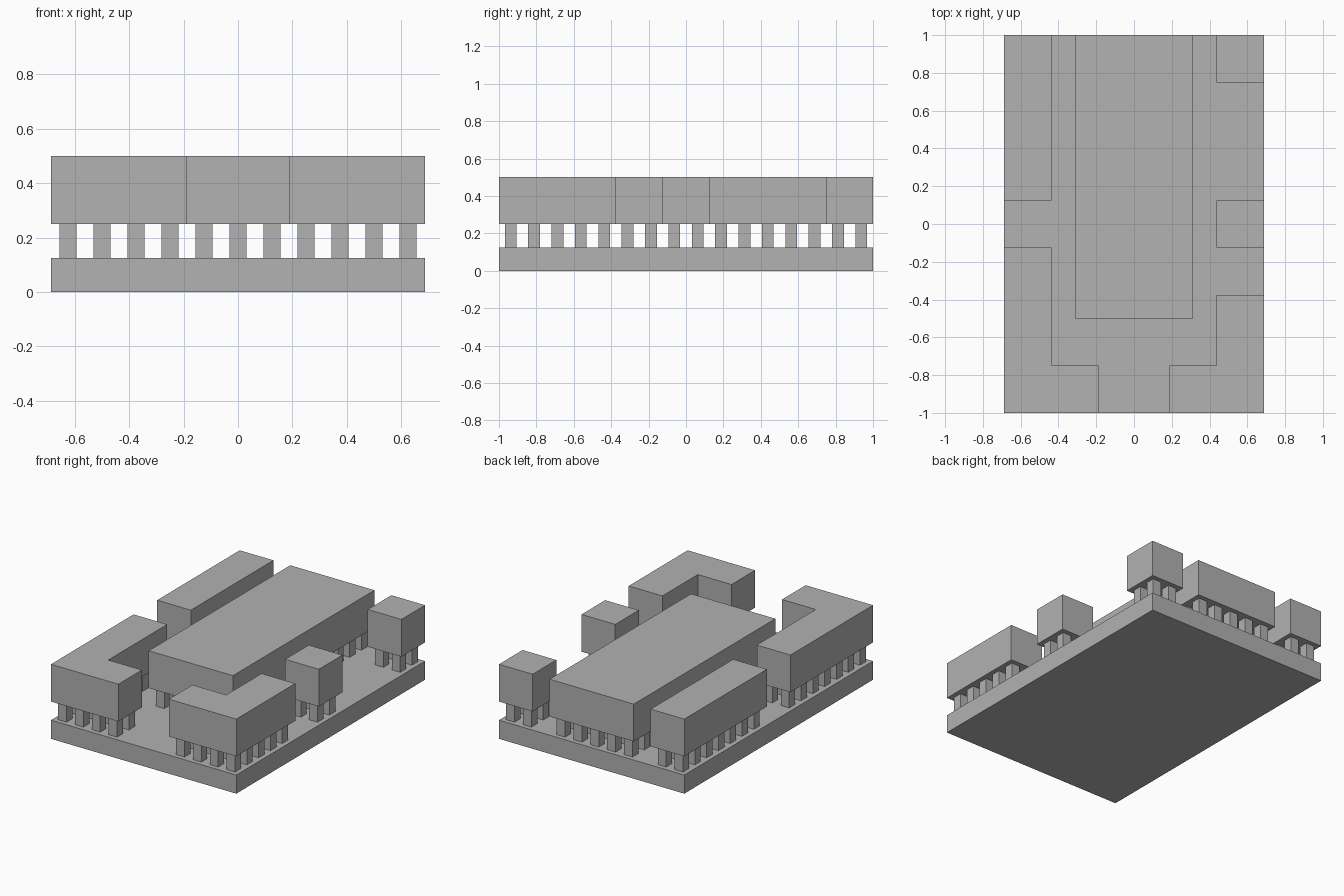
import bpy, bmesh

cube = bpy.data.objects.get("Cube")
if cube:
    bpy.data.objects.remove(cube, do_unlink=True)

GREY = (0.445, 0.445, 0.445, 1.0)
grey = bpy.data.materials.new("plain grey")
grey.use_nodes = True
grey.diffuse_color = GREY
grey.node_tree.nodes["Principled BSDF"].inputs["Base Color"].default_value = GREY

STEP = 0.125            # pillar spacing
BASE_TOP, SLAB_LOW, SLAB_TOP = 0.125, 0.25, 0.5
HALF_X, HALF_Y = 0.6875, 1.0


def finish(name, bm):
    mesh = bpy.data.meshes.new(name)
    bmesh.ops.recalc_face_normals(bm, faces=bm.faces)
    bm.to_mesh(mesh)
    bm.free()
    mesh.materials.append(grey)
    obj = bpy.data.objects.new(name, mesh)
    bpy.context.collection.objects.link(obj)


def prism(bm, outline, low, high):
    """Extrude a flat outline upward from low to high."""
    face = bm.faces.new([bm.verts.new((x, y, low)) for x, y in outline])
    top = bmesh.ops.extrude_face_region(bm, geom=[face])["geom"]
    verts = [v for v in top if isinstance(v, bmesh.types.BMVert)]
    bmesh.ops.translate(bm, verts=verts, vec=(0, 0, high - low))


def rect(x0, x1, y0, y1):
    return [(x0, y0), (x1, y0), (x1, y1), (x0, y1)]


def corner(side, back):
    """L-shaped outline hugging a front corner; back is the end of the long arm."""
    pts = [(0.1875, -1), (HALF_X, -1), (HALF_X, back),
           (0.4375, back), (0.4375, -0.75), (0.1875, -0.75)]
    return [(side * x, y) for x, y in pts]


def inside(x, y, outline):
    hit = False
    for (ax, ay), (bx, by) in zip(outline, outline[1:] + outline[:1]):
        if (ay > y) != (by > y) and x < ax + (y - ay) * (bx - ax) / (by - ay):
            hit = not hit
    return hit


# Ground slab
bm = bmesh.new()
prism(bm, rect(-HALF_X, HALF_X, -HALF_Y, HALF_Y), 0, BASE_TOP)
finish("base_slab", bm)

# Raised blocks, each standing on a regular grid of square pillars
blocks = {
    "central_block": rect(-0.3125, 0.3125, -0.5, 1),
    "right_back_block": rect(-HALF_X, -0.4375, 0.125, 1),
    "right_corner_block": corner(-1, -0.125),
    "left_back_block": rect(0.4375, HALF_X, 0.75, 1),
    "left_middle_block": rect(0.4375, HALF_X, -0.125, 0.125),
    "left_corner_block": corner(1, -0.375),
}
r = STEP / 4
for name, outline in blocks.items():
    bm = bmesh.new()
    prism(bm, outline, SLAB_LOW, SLAB_TOP)
    finish(name, bm)

    bm = bmesh.new()
    for i in range(-5, 6):
        for j in range(16):
            x, y = i * STEP, (j - 7.5) * STEP
            if inside(x, y, outline):
                prism(bm, rect(x - r, x + r, y - r, y + r), BASE_TOP, SLAB_LOW)
    finish(name.replace("block", "pillars"), bm)
